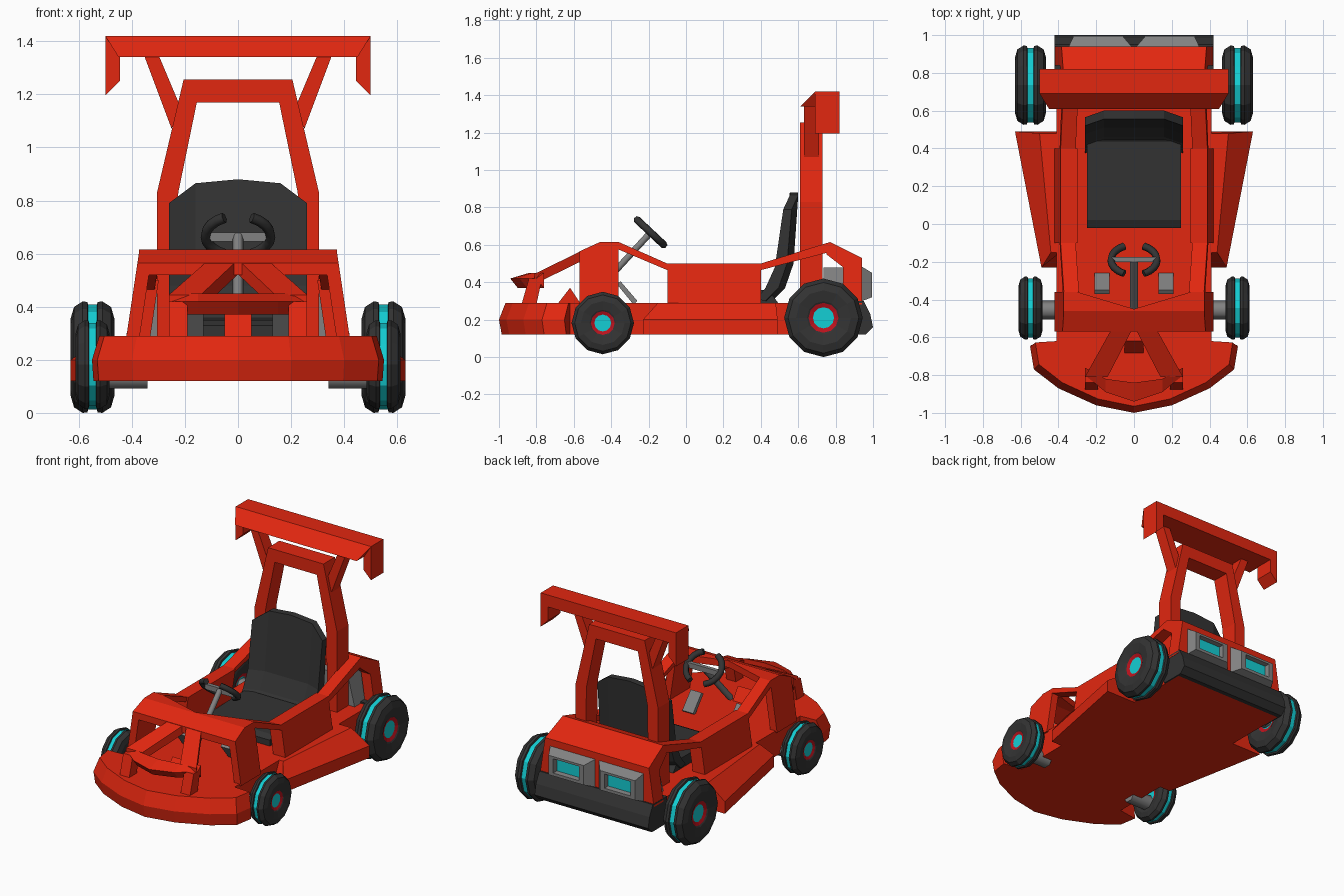
import bpy, bmesh, math
from mathutils import Vector

cube = bpy.data.objects.get("Cube")
if cube:
    bpy.data.objects.remove(cube, do_unlink=True)


def material(name, rgb):
    m = bpy.data.materials.new(name)
    m.use_nodes = True
    m.diffuse_color = (*rgb, 1)
    m.node_tree.nodes["Principled BSDF"].inputs["Base Color"].default_value = (*rgb, 1)
    return m


RED = material("bright red", (0.76, 0.02, 0.005))
DARK = material("charcoal", (0.033, 0.033, 0.033))
GREY = material("mid grey", (0.22, 0.22, 0.22))
CYAN = material("cyan", (0.007, 0.62, 0.66))
HUB = material("hub red", (0.5, 0.006, 0.012))


def finish(name, bm, mats):
    bmesh.ops.recalc_face_normals(bm, faces=bm.faces)
    me = bpy.data.meshes.new(name)
    bm.to_mesh(me)
    bm.free()
    for m in mats:
        me.materials.append(m)
    ob = bpy.data.objects.new(name, me)
    bpy.context.collection.objects.link(ob)
    return ob


def loft(name, rings, *mats):
    """Skin equal-length rings; the last cap takes the last material."""
    bm = bmesh.new()
    rows = [[bm.verts.new(p) for p in ring] for ring in rings]
    n = len(rows[0])
    for a, b in zip(rows, rows[1:]):
        for i in range(n):
            j = (i + 1) % n
            bm.faces.new((a[i], a[j], b[j], b[i]))
    bm.faces.new(rows[0])
    bm.faces.new(rows[-1]).material_index = len(mats) - 1
    return finish(name, bm, mats)


def across(name, profile, x0, x1, mat):
    return loft(name, [[(x, y, z) for y, z in profile] for x in (x0, x1)], mat)


def along(name, outline, y0, y1, mat):
    return loft(name, [[(x, y, z) for x, z in outline] for y in (y0, y1)], mat)


def side_slab(name, profile, thick, s):
    """Plate following the inward lean of the body side."""
    lean = lambda z: 0.42 - 0.15 * (z - 0.29)
    return loft(name, [[(s * (lean(z) - t), y, z) for y, z in profile] for t in (thick, 0)], RED)


def tube(name, pts, r, mat):
    cu = bpy.data.curves.new(name, "CURVE")
    cu.dimensions = "3D"
    cu.bevel_depth = r
    cu.bevel_resolution = 1
    cu.use_fill_caps = True
    sp = cu.splines.new("POLY")
    sp.points.add(len(pts) - 1)
    for p, co in zip(sp.points, pts):
        p.co = (*co, 1)
    cu.materials.append(mat)
    ob = bpy.data.objects.new(name, cu)
    bpy.context.collection.objects.link(ob)


def wheel(name, x, y, z, w, radius):
    half = [(0.7, 0.27, 1), (0.8, 0.38, 2), (0.86, 0.42, 0), (1, 0.7, 0),
            (0.85, 0.9, 0), (0.45, 1, 0), (0.24, 0.99, 0), (0.2, 0.94, 0)]
    prof = half + [(-a, r, 0) for a, r, _ in reversed(half)]
    # material of the band ending at each ring
    bands = [h[2] for h in half[1:]] + [1] + [h[2] for h in reversed(half[1:])]
    seg = 12
    bm = bmesh.new()
    rows = []
    for a, r, _ in prof:
        rows.append([bm.verts.new((x + a * w, y + radius * r * math.sin(math.tau * k / seg),
                                   z + radius * r * math.cos(math.tau * k / seg))) for k in range(seg)])
    for a, b, m in zip(rows, rows[1:], bands):
        for k in range(seg):
            j = (k + 1) % seg
            bm.faces.new((a[k], a[j], b[j], b[k])).material_index = m
    for row in (rows[0], rows[-1]):
        bm.faces.new(row).material_index = 1
    finish(name, bm, [DARK, CYAN, HUB])


# Floor pan with curved front bumper
right = [(0, -1), (0.2, -0.96), (0.4, -0.87), (0.53, -0.77), (0.55, -0.65), (0.41, -0.62), (0.41, 0.93)]
pan = right + [(-x, y) for x, y in reversed(right[1:])]
rings = []
for z, sx, sy in ((0.12, 0.99, 0.985), (0.2, 1, 1), (0.29, 0.95, 0.965)):
    rings.append([(x * sx, y * sy, z) if y < -0.63 else (x, y, z) for x, y in pan])
loft("floor_and_front_bumper", rings, RED)

# Rear bumper
across("rear_bumper", [(0.8, 0.12), (0.96, 0.12), (1, 0.16), (0.985, 0.23), (0.95, 0.3), (0.8, 0.3)],
       -0.42, 0.42, DARK)

# Hood top with a notched rear edge
rings = []
for x, back in ((-0.372, -0.36), (-0.3, -0.36), (0, -0.45), (0.3, -0.36), (0.372, -0.36)):
    rings.append([(x, -0.57, 0.565), (x, -0.46, 0.615), (x, back, 0.615),
                  (x, back, 0.57), (x, -0.46, 0.57), (x, -0.57, 0.52)])
loft("hood_top", rings, RED)

# Curved nose lip
rings = []
for x, yo, yi in ((-0.26, -0.8, -0.76), (-0.15, -0.89, -0.82), (0, -0.94, -0.84),
                  (0.15, -0.89, -0.82), (0.26, -0.8, -0.76)):
    rings.append([(x, yo, 0.42), (x, yi, 0.45), (x, yi, 0.4), (x, yo + 0.04, 0.37)])
loft("nose_lip", rings, RED)
across("nose_wedge", [(-0.69, 0.28), (-0.62, 0.37), (-0.56, 0.28)], -0.05, 0.05, RED)

for s, side in ((1, "left"), (-1, "right")):
    # Body sides, rails and fenders
    side_slab(side + "_hood_side", [(-0.57, 0.28), (-0.36, 0.28), (-0.36, 0.615),
                                    (-0.46, 0.615), (-0.57, 0.565)], 0.05, s)
    side_slab(side + "_cockpit_wall", [(-0.1, 0.28), (0.4, 0.28), (0.4, 0.5), (-0.1, 0.5)], 0.09, s)
    side_slab(side + "_front_rail", [(-0.36, 0.615), (-0.1, 0.5), (-0.1, 0.465), (-0.36, 0.575)], 0.08, s)
    side_slab(side + "_rear_rail", [(0.4, 0.5), (0.77, 0.615), (0.8, 0.57), (0.4, 0.465)], 0.08, s)
    side_slab(side + "_rear_fender", [(0.77, 0.615), (0.94, 0.53), (0.94, 0.28),
                                      (0.84, 0.28), (0.84, 0.48), (0.75, 0.55)], 0.07, s)
    # Side skirt
    rings = []
    for y, yt, xo, xt in ((-0.23, -0.15, 0.49, 0.44), (0.49, 0.48, 0.63, 0.5)):
        rings.append([(s * 0.39, y, 0.12), (s * xo, y, 0.12), (s * xo, y, 0.2),
                      (s * xt, yt, 0.29), (s * 0.39, yt, 0.29)])
    loft(side + "_side_skirt", rings, RED)
    # Nose strut and its pillar
    rings = []
    for x0, x1, y, z in ((0, 0.11, -0.54, 0.577), (0.14, 0.26, -0.81, 0.445)):
        rings.append([(s * x0, y, z), (s * x1, y, z), (s * x1, y, z - 0.055), (s * x0, y, z - 0.055)])
    loft(side + "_nose_strut", rings, RED)
    across(side + "_nose_pillar", [(-0.88, 0.28), (-0.8, 0.28), (-0.77, 0.42), (-0.84, 0.42)],
           s * 0.19, s * 0.26, RED)
    # Wing strut and end plate
    along(side + "_wing_strut", [(s * x, z) for x, z in
          ((0.3, 1.35), (0.355, 1.35), (0.25, 1.07), (0.22, 1.16))], 0.63, 0.71, RED)
    along(side + "_wing_end_plate", [(s * x, z) for x, z in
          ((0.5, 1.195), (0.5, 1.42), (0.445, 1.37), (0.445, 1.25))], 0.69, 0.82, RED)
    # Tail panel with a recessed light
    rings = []
    for x0, x1, y, z0, z1 in ((0.005, 0.35, 0.93, 0.295, 0.49), (0.06, 0.32, 0.995, 0.32, 0.45),
                              (0.095, 0.285, 0.995, 0.34, 0.435), (0.1, 0.28, 0.965, 0.345, 0.43)):
        rings.append([(s * x0, y, z0), (s * x1, y, z0), (s * x1, y, z1), (s * x0, y, z1)])
    loft(side + "_tail_light", rings, GREY, CYAN)
    # Pedal, axle stub and wheels
    across(side + "_pedal", [(-0.37, 0.39), (-0.35, 0.405), (-0.26, 0.3), (-0.28, 0.28)],
           s * 0.13, s * 0.21, GREY)
    tube(side + "_front_axle", [(s * 0.34, -0.455, 0.135), (s * 0.5, -0.455, 0.135)], 0.05, GREY)
    tube(side + "_rear_axle", [(s * 0.34, 0.735, 0.21), (s * 0.5, 0.735, 0.21)], 0.05, GREY)
    wheel(side + "_front_wheel", s * 0.548, -0.445, 0.182, 0.064, 0.167)
    wheel(side + "_rear_wheel", s * 0.548, 0.735, 0.21, 0.082, 0.21)
    # Steering grip
    centre = Vector((0, -0.19, 0.667))
    arc = []
    for k in range(9):
        a = math.radians(-65 + 130 * k / 8)
        arc.append(centre + Vector((s * 0.122 * math.cos(a), -0.08 * math.sin(a), 0.075 * math.sin(a))))
    tube(side + "_steering_grip", arc, 0.02, DARK)

# Steering crossbar and column
along("steering_crossbar", [(-0.12, 0.68), (0.12, 0.68), (0.1, 0.645), (-0.1, 0.645)], -0.2, -0.175, GREY)
tube("steering_column", [(0, -0.19, 0.665), (0, -0.47, 0.36)], 0.02, GREY)

# Rear deck, back frame and engine box
across("rear_deck", [(0.68, 0.585), (0.77, 0.615), (0.94, 0.53), (0.94, 0.48), (0.77, 0.57), (0.68, 0.545)],
       -0.372, 0.372, RED)
along("rear_frame", [(-0.41, 0.28), (0.41, 0.28), (0.38, 0.53), (-0.38, 0.53)], 0.89, 0.94, RED)
along("engine_box", [(-0.35, 0.28), (0.35, 0.28), (0.3, 0.48), (-0.3, 0.48)], 0.735, 0.9, GREY)

# Roll bar and wing
leg = [(0.235, 0.28), (0.305, 0.28), (0.305, 0.83), (0.205, 1.255)]
inner = [(0.155, 1.17), (0.225, 0.83)]
along("roll_bar", leg + [(-x, z) for x, z in reversed(leg)] + [(-x, z) for x, z in reversed(inner)] + inner,
      0.61, 0.73, RED)
loft("rear_wing", [[(x * f, y, z) for y, z, f in ((0.61, 1.34, 0.9), (0.69, 1.42, 1), (0.82, 1.42, 1),
                                                  (0.82, 1.34, 0.9))] for x in (-0.5, 0.5)], RED)

# Seat cushion and wrapped backrest
across("seat_cushion", [(-0.02, 0.28), (-0.02, 0.33), (0.02, 0.35), (0.44, 0.36), (0.5, 0.28)],
       -0.25, 0.25, DARK)
rings = []
for x, dy, dz in ((-0.26, -0.035, -0.09), (-0.16, 0, -0.015), (0, 0, 0), (0.16, 0, -0.015), (0.26, -0.035, -0.09)):
    low = [(0.41, 0.31), (0.46, 0.37), (0.51, 0.48)]
    top = [(0.555, 0.88), (0.6, 0.88)]
    rear = [(0.575, 0.5), (0.53, 0.37), (0.46, 0.3)]
    rings.append([(x, y + dy, z) for y, z in low] + [(x, y + dy, z + dz) for y, z in top]
                 + [(x, y + dy, z) for y, z in rear])
loft("seat_back", rings, DARK)
